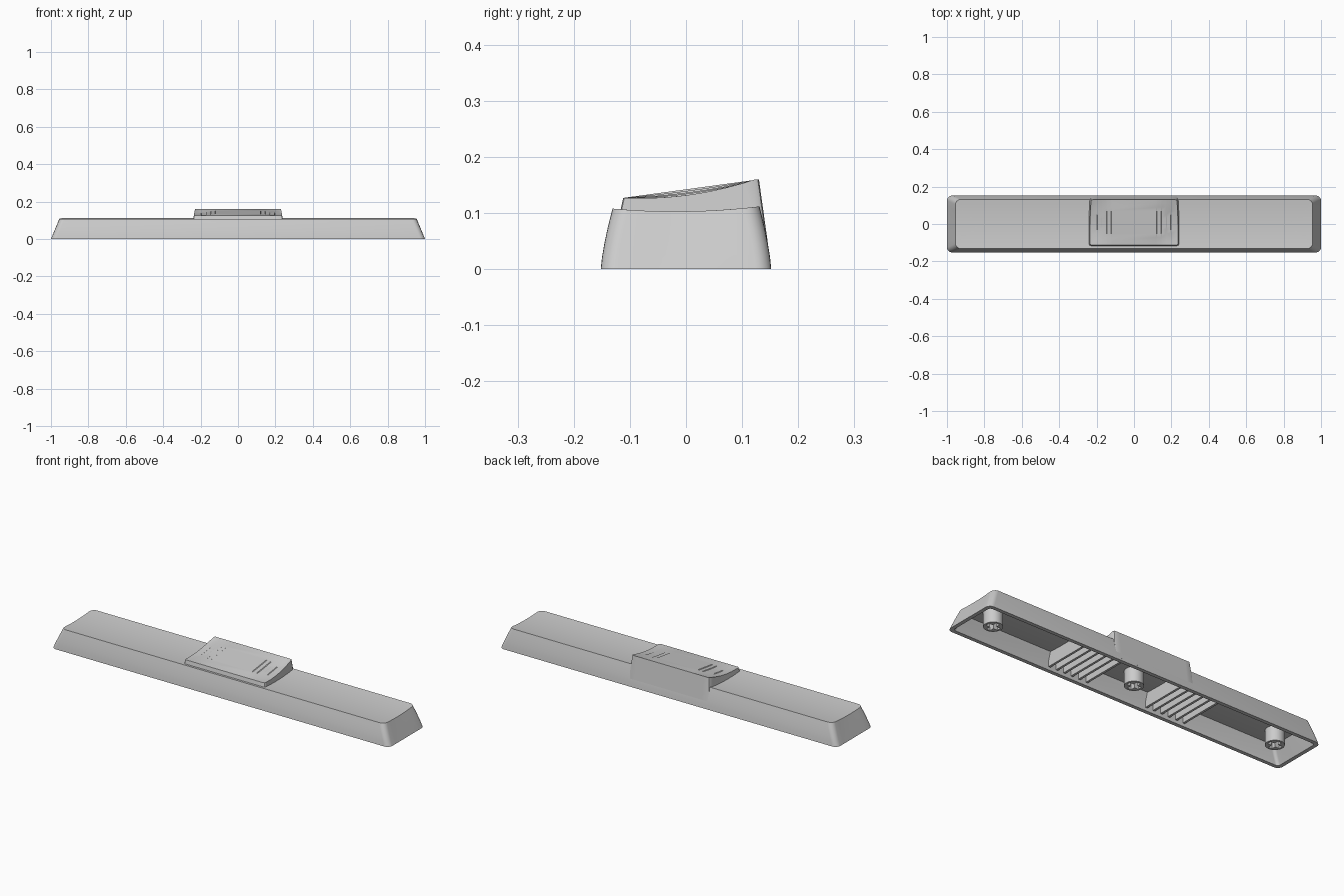
import bpy, bmesh
from math import sin, cos, pi, radians

if "Cube" in bpy.data.objects:
    bpy.data.objects.remove(bpy.data.objects["Cube"])


def finish(name, bm):
    bmesh.ops.remove_doubles(bm, verts=bm.verts, dist=1e-5)
    bmesh.ops.recalc_face_normals(bm, faces=bm.faces)
    me = bpy.data.meshes.new(name)
    bm.to_mesh(me)
    bm.free()
    ob = bpy.data.objects.new(name, me)
    bpy.context.collection.objects.link(ob)
    return ob


def skin(bm, rings):
    rows = [[bm.verts.new(p) for p in ring] for ring in rings]
    n = len(rows[0])
    for a, b in zip(rows, rows[1:]):
        for i in range(n):
            j = (i + 1) % n
            bm.faces.new((a[i], a[j], b[j], b[i]))
    return rows


def box(name, size, loc):
    bm = bmesh.new()
    bmesh.ops.create_cube(bm, size=1)
    bmesh.ops.scale(bm, vec=size, verts=bm.verts)
    bmesh.ops.translate(bm, vec=loc, verts=bm.verts)
    return finish(name, bm)


def dish(y):
    return 0.103 + 0.4 * y * y + 0.015 * y


def ring(hx, hy, r, height):
    """Rounded rectangle with subdivided short ends; height maps y to z."""
    pts = []
    corners = [(1, -1, -90), (1, 1, 0), (-1, 1, 90), (-1, -1, 180)]
    for sx, sy, a0 in corners:
        for k in range(7):
            a = radians(a0 + 15 * k)
            pts.append((sx * (hx - r) + r * cos(a), sy * (hy - r) + r * sin(a)))
        if sx * sy < 0:  # points along the end side
            y0 = sy * (hy - r)
            pts += [(sx * hx, y0 * (1 - k / 4)) for k in range(1, 8)]
    return [(x, y, height(y)) for x, y in pts]


# Hollow long key shell: outer top, outer walls, rim, inner walls, inner top
def layers(inset, drop):
    out = []
    for t in (0, 0.2, 0.4, 0.6, 0.8, 1):
        hx, hy = 1 - 0.045 * t - inset, 0.152 - 0.021 * t ** 1.35 - inset
        out.append(ring(hx, hy, 0.028 - inset * 0.6, lambda y: t * (dish(y) - drop)))
    for k in range(1, 9):
        d = hy * k / 8
        out.append(ring(hx - d, hy - d, (0.028 - inset * 0.6) * (1 - k / 8),
                        lambda y: dish(y) - drop))
    return out


bm = bmesh.new()
skin(bm, layers(0, 0)[::-1] + layers(0.02, 0.02))
body = finish("key_shell", bm)

# Raised centre pad with terraced, increasingly dished steps
def column(x, sag, inset=0.0, flare=0.0):
    n = 12
    y0, y1 = -0.112 + inset, 0.13 - inset
    pts = [(y0 - 0.007, 0.095)]
    for k in range(n + 1):
        u = k / n
        pts.append((y0 + (y1 - y0) * u, 0.127 + 0.033 * u - sag * 4 * u * (1 - u)))
    pts += [(0.151 - inset, 0.01), (0.138, 0.01), (0.122, 0.095)]
    s = 1 if x > 0 else -1
    return [(x + s * flare * max(0, min(1, (0.16 - z) / 0.06)), y, z) for y, z in pts]


half = [(0.12, 0.0), (0.123, 0.003), (0.145, 0.003), (0.148, 0.006),
        (0.17, 0.006), (0.173, 0.008), (0.195, 0.008), (0.198, 0.0105)]
tail = [column(0.222, 0.0105, 0, 0.010), column(0.227, 0.0105, 0.002, 0.011),
        column(0.230, 0.0105, 0.007, 0.011)]
right = [column(x, s) for x, s in half] + tail
left = [[(-x, y, z) for x, y, z in c] for c in right[::-1]]
bm = bmesh.new()
rows = skin(bm, left + right)
bm.faces.new(rows[0])
bm.faces.new(rows[-1])
pad = finish("raised_pad", bm)

# Stem with a cross-shaped socket, repeated three times
bm = bmesh.new()
bmesh.ops.create_cone(bm, cap_ends=True, segments=40, radius1=0.046,
                      radius2=0.046, depth=0.088)
bmesh.ops.translate(bm, vec=(0, 0, 0.05), verts=bm.verts)
stem = finish("stem_centre", bm)
bpy.context.view_layer.objects.active = stem
for size in ((0.07, 0.022, 0.12), (0.022, 0.07, 0.12)):
    cutter = box("socket_cutter", size, (0, 0, 0.012))
    cutter.hide_render = True
    mod = stem.modifiers.new("socket", 'BOOLEAN')
    mod.operation, mod.object, mod.solver = 'DIFFERENCE', cutter, 'EXACT'
    bpy.ops.object.modifier_apply(modifier=mod.name)
    bpy.data.objects.remove(cutter)
stems = [stem]
for name, x in (("stem_left", -0.85), ("stem_right", 0.85)):
    ob = bpy.data.objects.new(name, stem.data)
    ob.location.x = x
    bpy.context.collection.objects.link(ob)
    stems.append(ob)

# Stiffening ribs across the cavity on both sides of the centre stem
for side, name in ((-1, "left"), (1, "right")):
    for k in range(6):
        box(f"rib_{name}_{k + 1}", (0.012, 0.25, 0.08), (side * (0.18 + 0.045 * k), 0, 0.052))

bpy.ops.object.select_all(action='DESELECT')
for ob in (body, pad, stem):
    ob.select_set(True)
bpy.context.view_layer.objects.active = body
bpy.ops.object.shade_smooth_by_angle(angle=radians(30))
